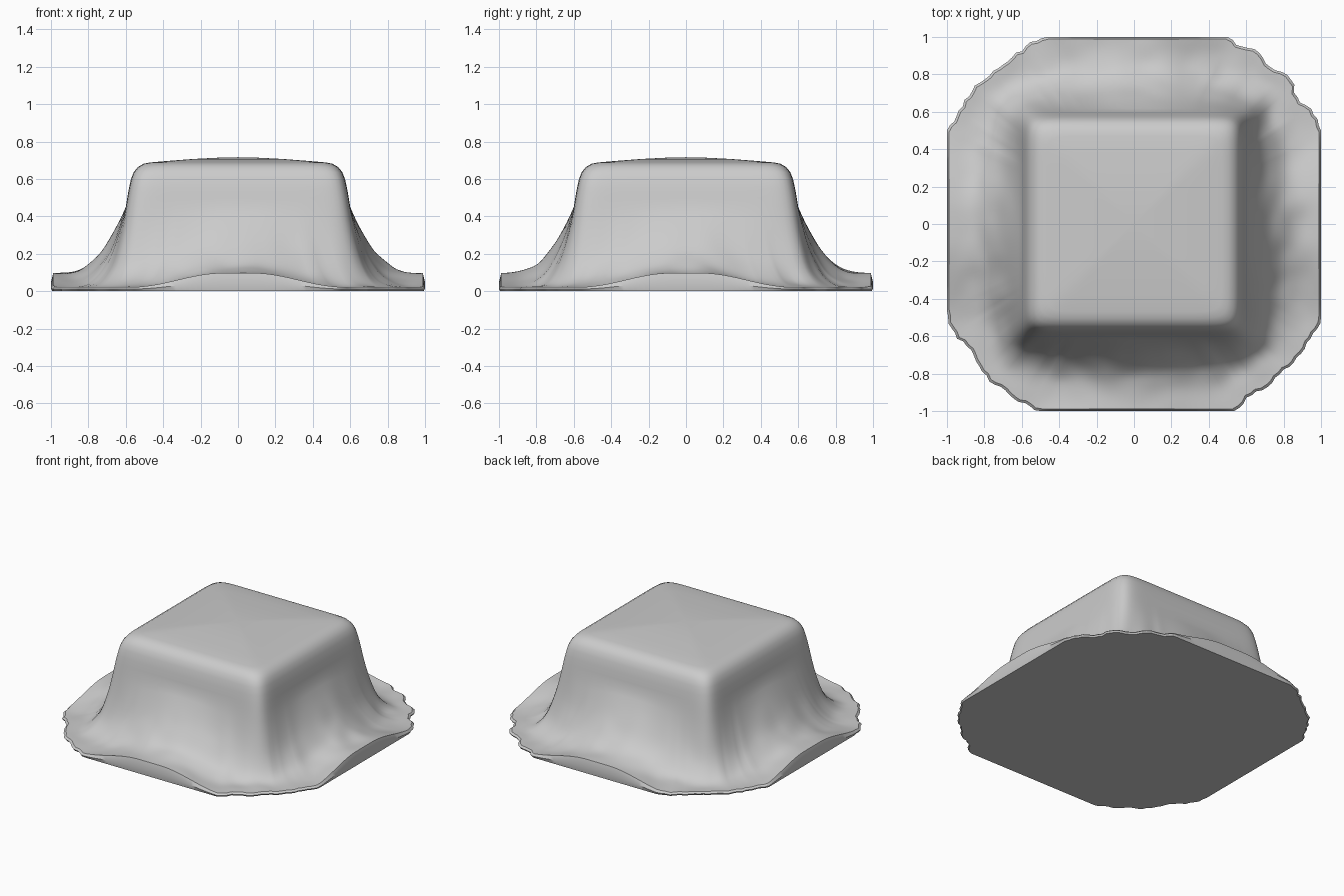
import bpy, bmesh, math
from mathutils import Vector, noise

cube = bpy.data.objects.get("Cube")
if cube:
    bpy.data.objects.remove(cube, do_unlink=True)

SEGMENTS = 224
FLARE_STEPS = 22

grey = bpy.data.materials.new("plain grey")
grey.use_nodes = True
colour = (0.6, 0.6, 0.6, 1)
grey.diffuse_color = colour
grey.node_tree.nodes["Principled BSDF"].inputs["Base Color"].default_value = colour


def rounded_square(angle, half, power=13):
    c, s = abs(math.cos(angle)), abs(math.sin(angle))
    return half / (c ** power + s ** power) ** (1 / power)


def brim_radius(angle):
    """Square with straight sides and ragged round corners."""
    c, s = math.cos(angle), math.sin(angle)
    ragged = 1.125 + 0.035 * noise.noise(Vector((c, s, 0.3)) * 9)
    ragged += 0.015 * noise.noise(Vector((c, s, 2)) * 25)
    return min(1 / max(abs(c), abs(s)), ragged)


def brim_height(angle):
    """Thick in the middle of each side, thin at the corners."""
    off = abs(math.tan((angle + math.pi / 4) % (math.pi / 2) - math.pi / 4))
    f = min(max((off - 0.08) / 0.5, 0), 1)
    return 0.022 + 0.075 * (0.5 + 0.5 * math.cos(math.pi * f))


def point(angle, radius, z):
    return Vector((radius * math.cos(angle), radius * math.sin(angle), z))


angles = [math.tau * (i + 0.5) / SEGMENTS for i in range(SEGMENTS)]
rings = []

# Domed top, rounded shoulder and upper wall: half width, height
for half, z in [(0.12, 0.713), (0.25, 0.706), (0.38, 0.696), (0.47, 0.688),
                (0.505, 0.681), (0.535, 0.664), (0.557, 0.637),
                (0.572, 0.6), (0.583, 0.55), (0.592, 0.5)]:
    rings.append([point(a, rounded_square(a, half), z) for a in angles])

# Wall sweeping out into the brim
for k in range(FLARE_STEPS + 1):
    t = k / FLARE_STEPS
    ring = []
    for a in angles:
        corner = math.sin(2 * a) ** 2
        inner, outer = rounded_square(a, 0.6), brim_radius(a)
        edge = brim_height(a)
        z = edge + (0.45 - edge) * (1 - t) ** (2.6 + 1.1 * corner)
        z -= 0.012 * math.sin(math.pi * t) ** 2 * t * (1 - corner)
        p = point(a, inner + (outer * 0.988 - inner) * t, z)
        p.z += 0.012 * noise.noise(p * 7) * math.sin(math.pi * t)
        ring.append(p)
    rings.append(ring)

# Brim rim down to the flat base
rings.append([point(a, brim_radius(a), brim_height(a) * 0.5) for a in angles])
rings.append([point(a, brim_radius(a) * 0.993, 0) for a in angles])

bm = bmesh.new()
loops = [[bm.verts.new(p) for p in ring] for ring in rings]
for upper, lower in zip(loops, loops[1:]):
    for i in range(SEGMENTS):
        j = (i + 1) % SEGMENTS
        bm.faces.new((upper[i], lower[i], lower[j], upper[j]))
peak = bm.verts.new((0, 0, 0.716))
for i in range(SEGMENTS):
    bm.faces.new((peak, loops[0][i], loops[0][(i + 1) % SEGMENTS]))
bm.faces.new(loops[-1][::-1])
bmesh.ops.recalc_face_normals(bm, faces=bm.faces)

mesh = bpy.data.meshes.new("flared_block")
bm.to_mesh(mesh)
bm.free()
mesh.materials.append(grey)
block = bpy.data.objects.new("flared_block", mesh)
bpy.context.collection.objects.link(block)
bpy.context.view_layer.objects.active = block
block.select_set(True)
bpy.ops.object.shade_smooth_by_angle(angle=math.radians(35))
